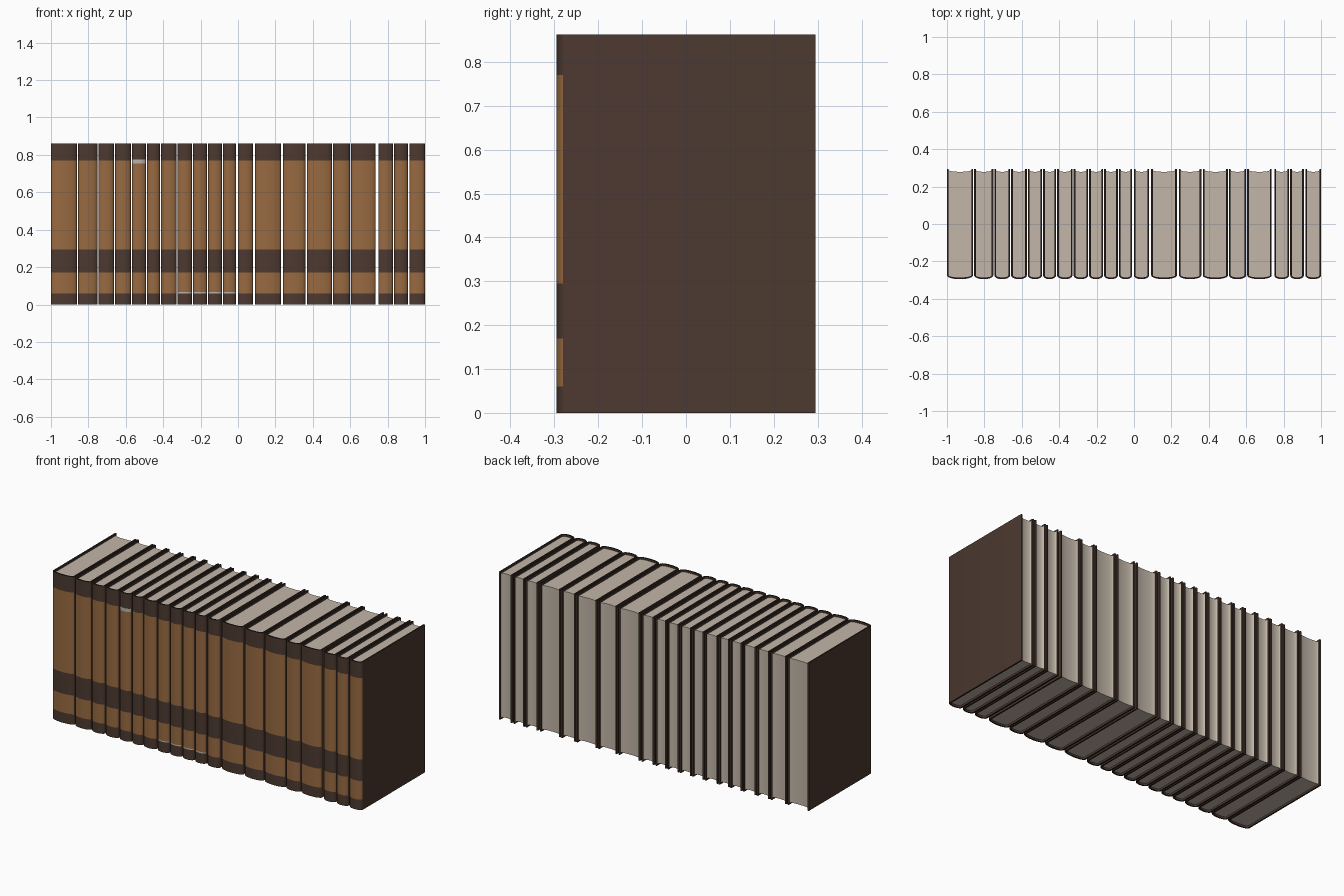
import bpy, bmesh, math

if "Cube" in bpy.data.objects:
    bpy.data.objects.remove(bpy.data.objects["Cube"], do_unlink=True)


def material(name, rgb):
    """Flat colour from 0-255 screen values, stored as linear."""
    lin = [((c / 255 + 0.055) / 1.055) ** 2.4 for c in rgb] + [1.0]
    m = bpy.data.materials.new(name)
    m.use_nodes = True
    m.diffuse_color = lin
    bsdf = m.node_tree.nodes["Principled BSDF"]
    bsdf.inputs["Base Color"].default_value = lin
    bsdf.inputs["Roughness"].default_value = 0.8
    return m


COVER = material("dark brown leather", (76, 57, 48))
TAN = material("tan leather", (152, 106, 65))
EDGE = material("cover edge brown", (46, 35, 31))
WORN = material("worn pale grey", (185, 178, 170))
PAPER = material("aged paper", (194, 182, 168))

HEIGHT, BACK, HINGE, BULGE = 0.862, 0.295, -0.275, 0.02
BOARD = 0.009      # cover thickness
INSET = 0.011      # pages sit below the cover edges
STEPS = 12


def arc(cx, half, y, bulge):
    """Half ellipse from left to right, pushed towards -y by bulge."""
    angles = [math.pi * i / STEPS for i in range(STEPS + 1)]
    return [(cx - half * math.cos(a), y - bulge * math.sin(a)) for a in angles]


def loft(name, outer, inner, levels, mats, rule):
    """Upright solid between two paths of equal length, with rings at levels."""
    bm = bmesh.new()
    outline = outer + inner[::-1]
    rings = [[bm.verts.new((x, y, z)) for x, y in outline] for z in levels]
    count, n = len(outline), len(outer)
    for low, high in zip(rings, rings[1:]):
        for i in range(count):
            j = (i + 1) % count
            bm.faces.new((low[i], low[j], high[j], high[i]))
    for ring in (rings[0], rings[-1]):
        for i in range(n - 1):
            bm.faces.new((ring[i], ring[i + 1], ring[count - 2 - i], ring[count - 1 - i]))
    bmesh.ops.recalc_face_normals(bm, faces=bm.faces)
    for f in bm.faces:
        f.material_index = rule(f)
    mesh = bpy.data.meshes.new(name)
    bm.to_mesh(mesh)
    bm.free()
    for m in mats:
        mesh.materials.append(m)
    obj = bpy.data.objects.new(name, mesh)
    bpy.context.collection.objects.link(obj)
    bpy.ops.object.select_all(action="DESELECT")
    obj.select_set(True)
    bpy.context.view_layer.objects.active = obj
    bpy.ops.object.shade_smooth_by_angle(angle=math.radians(40))
    return obj


# Spine bands: (top of band, material slot)
BANDS = [(0.06, 0), (0.17, 1), (0.295, 0), (0.77, 1), (HEIGHT, 0)]


def make_book(index, x0, x1):
    cx, half = (x0 + x1) / 2, (x1 - x0) / 2
    bands = list(BANDS)
    # Worn scraps at the band borders of a few books
    if index == 4:
        bands.insert(3, (0.755, 1))
        bands[4] = (0.775, 3)
    if 7 <= index <= 10:
        bands.insert(1, (0.067, 3))

    def cover_rule(f):
        c = f.calc_center_median()
        if abs(f.normal.z) > 0.9:
            return 2
        if c.y < HINGE - 0.004 and f.normal.y < 0:
            return next(slot for top, slot in bands if c.z < top)
        return 0

    # Wrapped cover: two boards joined by a rounded spine
    outer = [(x0, BACK)] + arc(cx, half, HINGE, BULGE) + [(x1, BACK)]
    inner = ([(x0 + BOARD, BACK)] + arc(cx, half - BOARD, HINGE, BULGE - BOARD)
             + [(x1 - BOARD, BACK)])
    loft(f"book_cover_{index + 1}", outer, inner, [0] + [b[0] for b in bands],
         [COVER, TAN, EDGE, WORN], cover_rule)

    # Page block with a hollowed fore edge
    loft(f"book_pages_{index + 1}",
         arc(cx, half - BOARD, HINGE, BULGE - BOARD),
         arc(cx, half - BOARD, BACK - 0.007, 0.009),
         [INSET, HEIGHT - INSET], [PAPER], lambda f: 0)


# Centres of the gaps between neighbouring books, and the wider gaps
GAPS = [-0.858, -0.749, -0.66, -0.57, -0.489, -0.414, -0.326, -0.243, -0.163, -0.083,
        -0.005, 0.086, 0.235, 0.364, 0.505, 0.602, 0.743, 0.832, 0.912]
WIDE = {10: 0.009, 11: 0.011, 12: 0.011, 13: 0.008, 16: 0.014, 18: 0.008}

left = -1.0
for i, gap in enumerate(GAPS):
    width = WIDE.get(i, 0.006)
    make_book(i, left, gap - width / 2)
    left = gap + width / 2
make_book(len(GAPS), left, 1.0)
